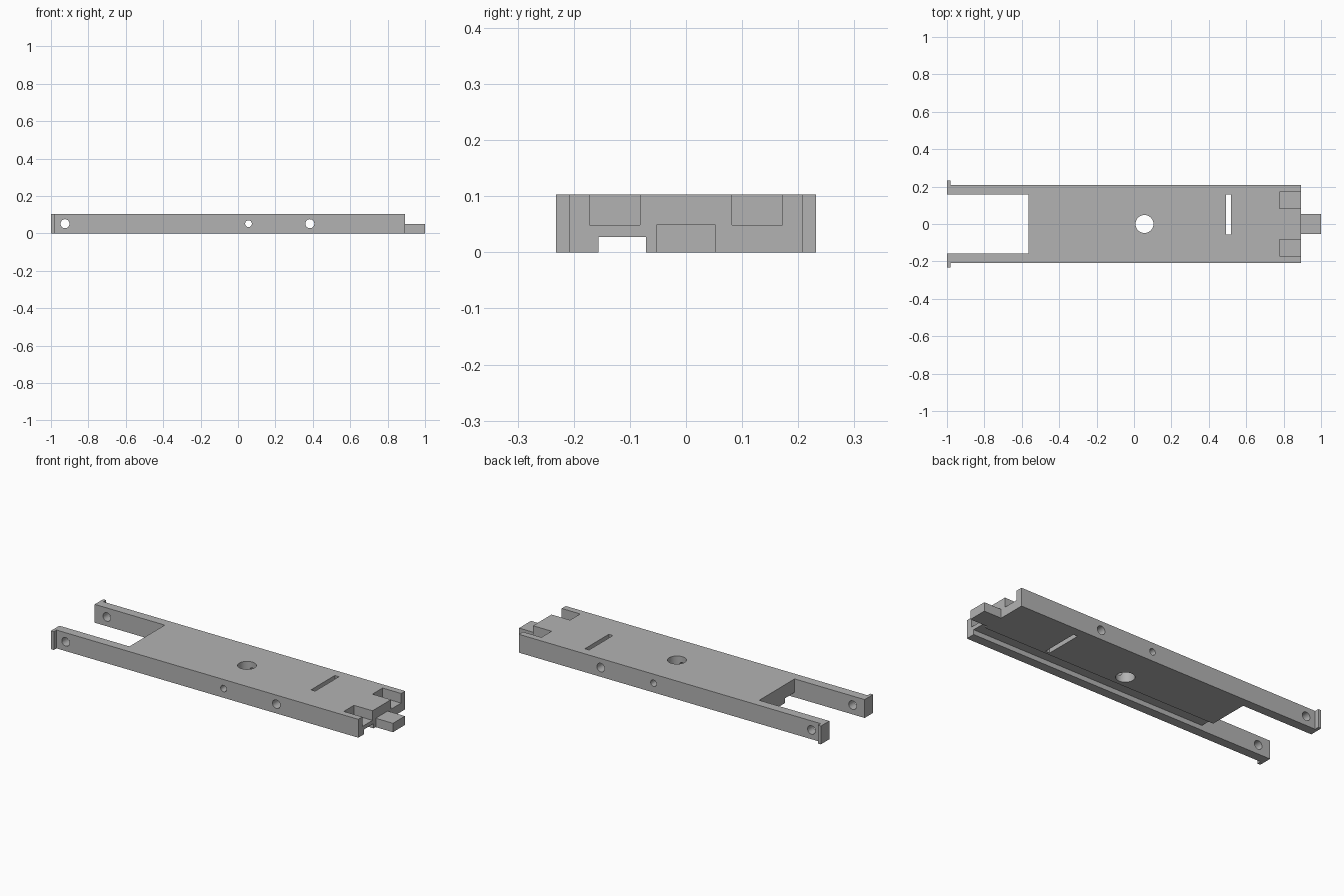
import bpy, bmesh, math
from mathutils import Matrix, Vector

cube = bpy.data.objects.get("Cube")
if cube:
    bpy.data.objects.remove(cube, do_unlink=True)

HEIGHT = 0.103

# Single grey plastic
grey = bpy.data.materials.new("grey plastic")
grey.use_nodes = True
colour = (0.45, 0.45, 0.45, 1)
grey.diffuse_color = colour
grey.node_tree.nodes["Principled BSDF"].inputs["Base Color"].default_value = colour


def finish(name, bm):
    bmesh.ops.recalc_face_normals(bm, faces=bm.faces)
    mesh = bpy.data.meshes.new(name)
    bm.to_mesh(mesh)
    bm.free()
    mesh.materials.append(grey)
    obj = bpy.data.objects.new(name, mesh)
    bpy.context.collection.objects.link(obj)
    return obj


def box(name, x, y, z):
    bm = bmesh.new()
    bmesh.ops.create_cube(bm, size=1)
    for v in bm.verts:
        v.co = Vector([r[0] + (c + 0.5) * (r[1] - r[0]) for c, r in zip(v.co, (x, y, z))])
    return finish(name, bm)


def rod(name, radius, centre, rotation=Matrix()):
    bm = bmesh.new()
    bmesh.ops.create_cone(bm, cap_ends=True, segments=48, radius1=radius, radius2=radius,
                          depth=1, matrix=Matrix.Translation(centre) @ rotation)
    return finish(name, bm)


# Forked plate with a small outward lip at the end of each arm
half = [(0.893, 0.208), (-0.982, 0.208), (-0.982, 0.232), (-1, 0.232), (-1, 0.157), (-0.565, 0.157)]
outline = half + [(x, -y) for x, y in reversed(half)]
bm = bmesh.new()
base = bm.faces.new([bm.verts.new((x, y, 0)) for x, y in outline])
top = bmesh.ops.extrude_face_region(bm, geom=[base])["geom"]
bmesh.ops.translate(bm, vec=(0, 0, HEIGHT), verts=[g for g in top if isinstance(g, bmesh.types.BMVert)])
plate = finish("forked_plate", bm)

# Underside channel, cross slot and centre hole
cutters = [
    box("channel_cutter", (-0.6, 1.1), (-0.156, -0.071), (-0.1, 0.027)),
    box("slot_cutter", (0.492, 0.518), (-0.055, 0.157), (-0.1, 0.2)),
    rod("centre_hole_cutter", 0.048, (0.056, 0, 0)),
]
# Pockets open at the end
for side in (-1, 1):
    cutters.append(box("pocket_cutter", (0.778, 1.1), sorted((side * 0.082, side * 0.172)), (0.049, 0.2)))
# Cross holes through both sides
for x, radius in ((-0.925, 0.024), (0.056, 0.018), (0.384, 0.024)):
    cutters.append(rod("cross_hole_cutter", radius, (x, 0, 0.052), Matrix.Rotation(math.pi / 2, 4, "X")))

for cutter in cutters:
    cutter.hide_render = True
    mod = plate.modifiers.new(cutter.name, "BOOLEAN")
    mod.operation = "DIFFERENCE"
    mod.solver = "EXACT"
    mod.object = cutter

# Bake the cuts and discard the cutters
bpy.context.view_layer.update()
cut = bpy.data.meshes.new_from_object(plate.evaluated_get(bpy.context.evaluated_depsgraph_get()))
plate.modifiers.clear()
plate.data = cut
for cutter in cutters:
    bpy.data.objects.remove(cutter, do_unlink=True)

# Tab projecting from the end
box("end_tab", (0.893, 1), (-0.053, 0.053), (0, 0.05))

# Smooth round holes, crisp edges elsewhere
bpy.ops.object.select_all(action="DESELECT")
plate.select_set(True)
bpy.context.view_layer.objects.active = plate
bpy.ops.object.shade_smooth_by_angle(angle=math.radians(30))
